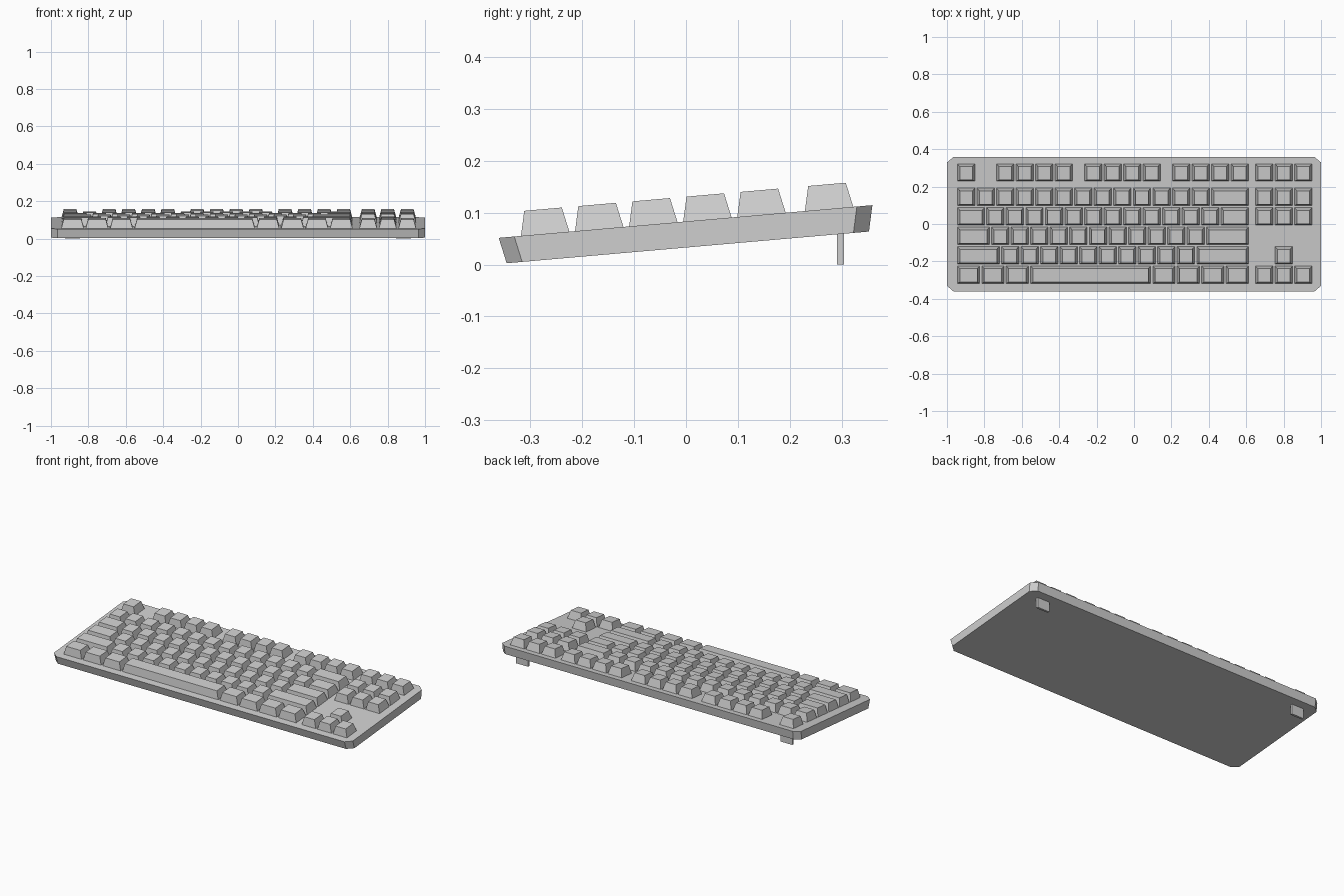
import bpy, bmesh, math
from mathutils import Matrix

if "Cube" in bpy.data.objects:
    bpy.data.objects.remove(bpy.data.objects["Cube"], do_unlink=True)

GREY = (0.62, 0.62, 0.62, 1)
grey = bpy.data.materials.new("plain_grey")
grey.use_nodes = True
grey.diffuse_color = GREY
grey.node_tree.nodes["Principled BSDF"].inputs["Base Color"].default_value = GREY

# The case and keys share one tilted frame
TILT = Matrix.Translation((0, 0.0035, 0.033)) @ Matrix.Rotation(math.radians(5), 4, 'X')
THICK = 0.05
UNIT = 0.1045     # key pitch
GAP = 0.011       # space between keys
LEFT, FRONT = -0.95, -0.3235
NAV = 15.25       # start column of the side cluster


def loft(name, lower, upper, matrix):
    """Solid between two matching outlines."""
    bm = bmesh.new()
    a = [bm.verts.new(p) for p in lower]
    b = [bm.verts.new(p) for p in upper]
    n = len(a)
    bm.faces.new(a[::-1])
    bm.faces.new(b)
    for i in range(n):
        j = (i + 1) % n
        bm.faces.new((a[i], a[j], b[j], b[i]))
    mesh = bpy.data.meshes.new(name)
    bm.to_mesh(mesh)
    bm.free()
    mesh.materials.append(grey)
    obj = bpy.data.objects.new(name, mesh)
    obj.matrix_world = matrix
    bpy.context.collection.objects.link(obj)
    return obj


def rect(x0, x1, y0, y1, z):
    return [(x0, y0, z), (x1, y0, z), (x1, y1, z), (x0, y1, z)]


def chamfered(hx, hy, cx, cy, z):
    return [(-hx + cx, -hy, z), (hx - cx, -hy, z), (hx, -hy + cy, z), (hx, hy - cy, z),
            (hx - cx, hy, z), (-hx + cx, hy, z), (-hx, hy - cy, z), (-hx, -hy + cy, z)]


# Case with cut corners, front and back leaning in towards the bottom
loft("case", chamfered(1, 0.35, 0.035, 0.03, 0),
     chamfered(1, 0.361, 0.035, 0.03, THICK), TILT)


# Tapered keycap, placed in key units
def key(name, col, row, width):
    x0 = LEFT + col * UNIT + GAP / 2
    x1 = x0 + width * UNIT - GAP
    y0 = FRONT + row * UNIT + GAP / 2
    y1 = y0 + UNIT - GAP
    ix, iy = 0.013, 0.0105
    loft(name, rect(x0, x1, y0, y1, THICK),
         rect(x0 + ix, x1 - ix, y0 + iy, y1 - iy, THICK + 0.0475), TILT)


def run(name, col, row, widths):
    for i, w in enumerate(widths):
        key(f"{name}_{i + 1}", col, row, w)
        col += w


# Main block, from the front row backwards
run("bottom_row_key", 0, 0, [1.25] * 3 + [6.25] + [1.25] * 4)
run("lower_row_key", 0, 1, [2.25] + [1] * 10 + [2.75])
run("home_row_key", 0, 2, [1.75] + [1] * 11 + [2.25])
run("upper_row_key", 0, 3, [1.5] + [1] * 12 + [1.5])
run("number_row_key", 0, 4, [1] * 13 + [2])

# Function row
F_ROW = 5.25
key("escape_key", 0, F_ROW, 1)
for g, col in enumerate((2, 6.5, 11)):
    run(f"function_group_{g + 1}_key", col, F_ROW, [1] * 4)

# Side cluster and arrows
for row in (3, 4, F_ROW):
    run(f"navigation_{int(row)}_key", NAV, row, [1] * 3)
run("arrow_key", NAV, 0, [1] * 3)
key("arrow_up_key", NAV + 1, 1, 1)

# Upright feet under the back edge
for side, x in (("left", 0.885), ("right", -0.885)):
    loft(f"{side}_foot", rect(x - 0.04, x + 0.04, 0.291, 0.304, 0),
         rect(x - 0.04, x + 0.04, 0.291, 0.304, 0.07), Matrix.Identity(4))
